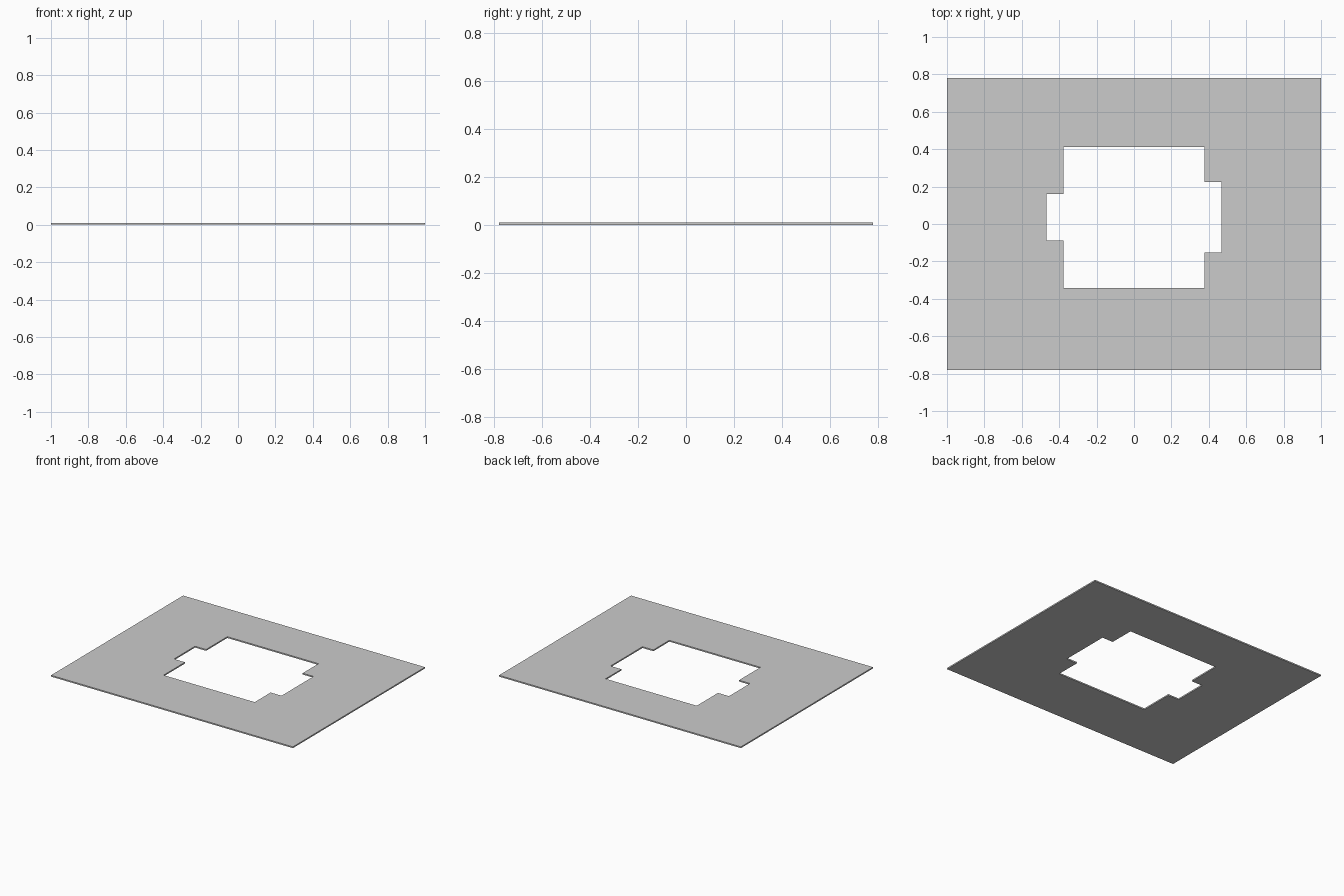
import bpy
import bmesh

if "Cube" in bpy.data.objects:
    bpy.data.objects.remove(bpy.data.objects["Cube"])

THICKNESS = 0.01

# Outer rectangle of the plate
outer = [(-1, -0.78), (1, -0.78), (1, 0.78), (-1, 0.78)]

# Central opening with a notch on each side
opening = [
    (-0.377, -0.341), (0.377, -0.341),
    (0.377, -0.153), (0.467, -0.153), (0.467, 0.225), (0.377, 0.225),
    (0.377, 0.412), (-0.377, 0.412),
    (-0.377, 0.161), (-0.468, 0.161), (-0.468, -0.088), (-0.377, -0.088),
]


def add_loop(bm, points):
    verts = [bm.verts.new((x, y, 0)) for x, y in points]
    return [bm.edges.new((v, verts[(i + 1) % len(verts)])) for i, v in enumerate(verts)]


# Fill between the two outlines, then extrude to a thin plate
bm = bmesh.new()
edges = add_loop(bm, outer) + add_loop(bm, opening)
bmesh.ops.triangle_fill(bm, edges=edges, use_beauty=True, use_dissolve=False, normal=(0, 0, 1))
result = bmesh.ops.extrude_face_region(bm, geom=bm.faces[:], use_keep_orig=True)
top = [g for g in result["geom"] if isinstance(g, bmesh.types.BMVert)]
bmesh.ops.translate(bm, verts=top, vec=(0, 0, THICKNESS))
bmesh.ops.recalc_face_normals(bm, faces=bm.faces[:])

mesh = bpy.data.meshes.new("flat_plate")
bm.to_mesh(mesh)
bm.free()
plate = bpy.data.objects.new("flat_plate", mesh)
bpy.context.collection.objects.link(plate)
